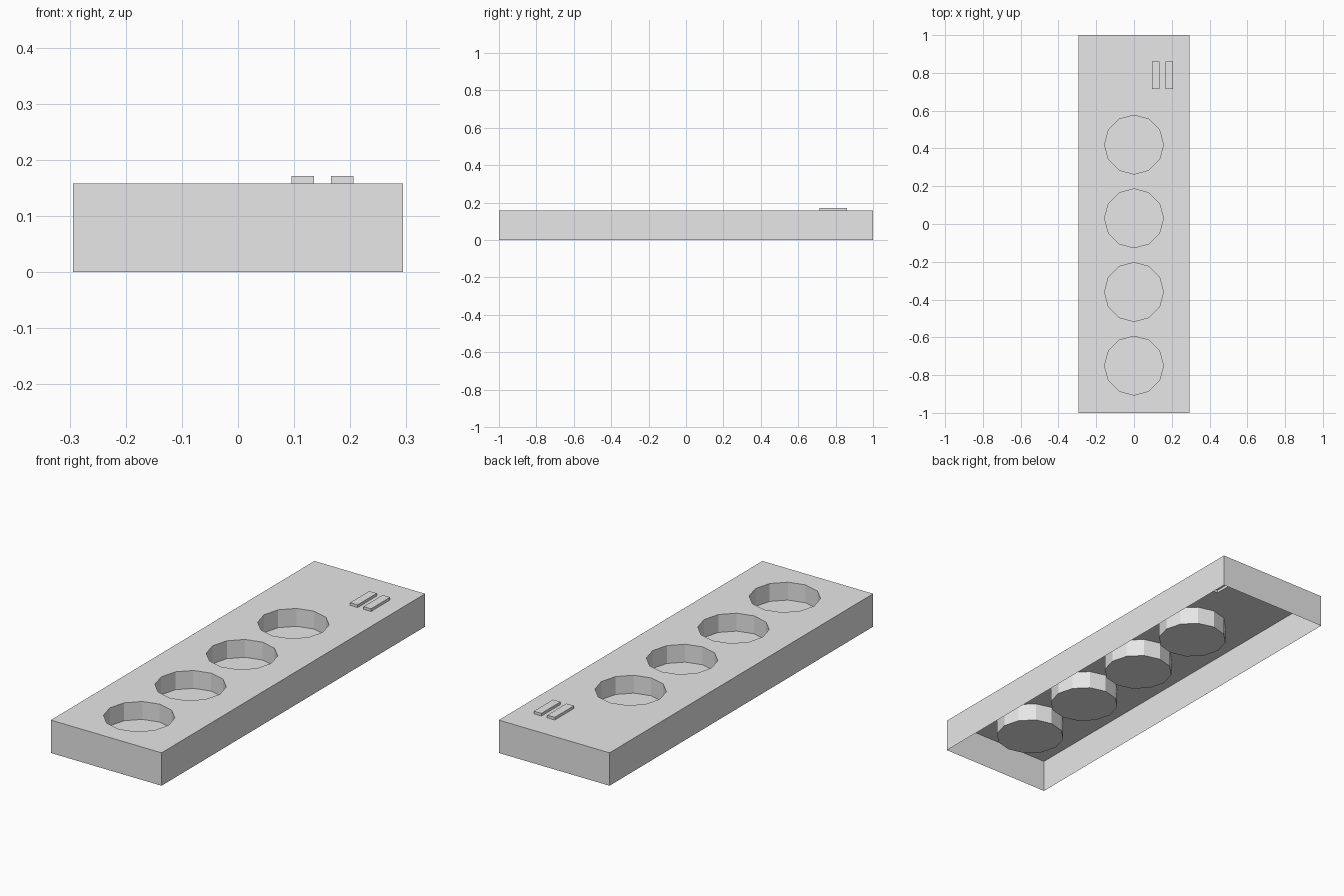
import bpy, bmesh
from math import cos, sin, tau

cube = bpy.data.objects.get("Cube")
if cube:
    bpy.data.objects.remove(cube, do_unlink=True)

HALF_W, HALF_L, HEIGHT = 0.294, 1.0, 0.158
CUP_FLOOR, BAR_TOP = 0.072, 0.171

grey = bpy.data.materials.new("light_grey")
grey.use_nodes = True
grey.diffuse_color = (0.8, 0.8, 0.8, 1)
grey.node_tree.nodes["Principled BSDF"].inputs["Base Color"].default_value = (0.8, 0.8, 0.8, 1)


def rectangle(x0, x1, y0, y1):
    return [(x0, y0), (x1, y0), (x1, y1), (x0, y1)]


def circle(cy, radius, sides=12):
    return [(radius * cos(tau * i / sides), cy + radius * sin(tau * i / sides))
            for i in range(sides)]


def ring(bm, outline, z):
    return [bm.verts.new((x, y, z)) for x, y in outline]


def ring_edges(bm, verts):
    """Closed chain of edges through the vertices."""
    edges = []
    for a, b in zip(verts, verts[1:] + verts[:1]):
        edges.append(bm.edges.get((a, b)) or bm.edges.new((a, b)))
    return edges


def shell(name, outline, z_open, z_cap, holes=()):
    """Thin sleeve along z, open at z_open and closed at z_cap except for holes."""
    bm = bmesh.new()
    start, end = ring(bm, outline, z_open), ring(bm, outline, z_cap)
    n = len(outline)
    for i in range(n):
        j = (i + 1) % n
        bm.faces.new((start[i], start[j], end[j], end[i]))
    if holes:
        edges = ring_edges(bm, end)
        for hole in holes:
            edges += ring_edges(bm, ring(bm, hole, z_cap))
        bmesh.ops.triangle_fill(bm, edges=edges, use_beauty=True, normal=(0, 0, 1))
        for face in bm.faces:
            face.normal_update()
            if face.normal.z < -0.5:
                face.normal_flip()
    else:
        bm.faces.new(end)
    mesh = bpy.data.meshes.new(name)
    bm.to_mesh(mesh)
    bm.free()
    mesh.materials.append(grey)
    obj = bpy.data.objects.new(name, mesh)
    bpy.context.collection.objects.link(obj)
    return obj


# Outlines of the round wells and the two raised bars
cups = [circle(0.42 - 0.39 * i, 0.156) for i in range(4)]
bars = [rectangle(x, x + 0.04, 0.715, 0.86) for x in (0.095, 0.166)]

# Hollow casing, open underneath
shell("casing", rectangle(-HALF_W, HALF_W, -HALF_L, HALF_L), 0, HEIGHT, cups + bars)

# Twelve-sided wells sunk into the top
for i, outline in enumerate(cups):
    shell(f"round_well_{i + 1}", outline, HEIGHT, CUP_FLOOR)

# Raised bars near the back
for i, outline in enumerate(bars):
    shell(f"raised_bar_{i + 1}", outline, HEIGHT, BAR_TOP)
